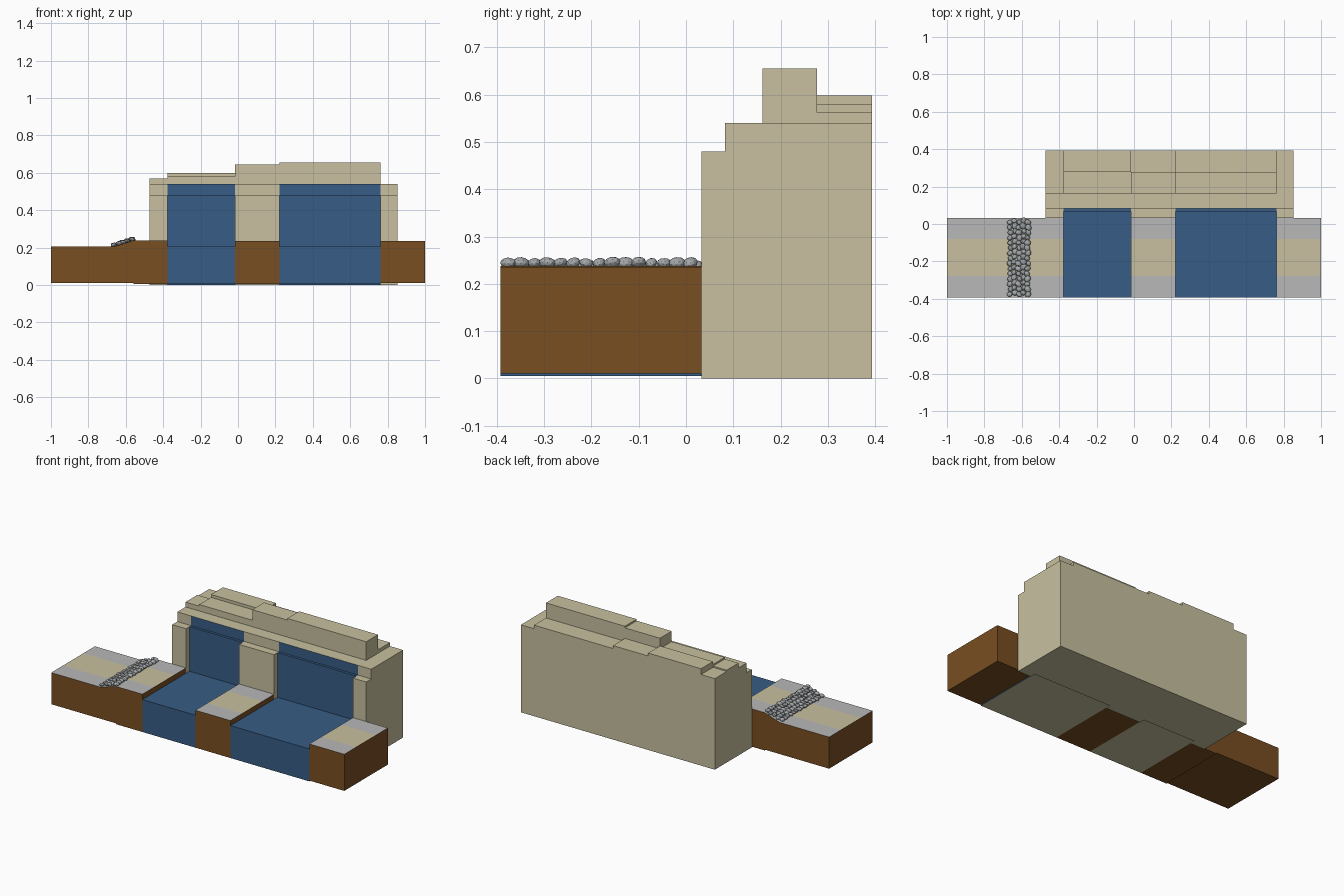
import bpy, bmesh, math, random
from mathutils import Matrix, Euler

if "Cube" in bpy.data.objects:
    bpy.data.objects.remove(bpy.data.objects["Cube"])

random.seed(4)


def mat(name, rgb):
    m = bpy.data.materials.new(name)
    m.diffuse_color = (*rgb, 1)
    m.use_nodes = True
    m.node_tree.nodes["Principled BSDF"].inputs["Base Color"].default_value = m.diffuse_color
    return m


SAND = mat("sandstone", (0.58, 0.53, 0.35))
DIRT = mat("brown dirt", (0.19, 0.077, 0.016))
WATER = mat("blue water", (0.038, 0.108, 0.235))
GREY = mat("grey paving", (0.48, 0.48, 0.48))
STONE = mat("grey stone", (0.37, 0.39, 0.40))


def finish(name, bm, mats):
    bmesh.ops.recalc_face_normals(bm, faces=bm.faces)
    me = bpy.data.meshes.new(name)
    bm.to_mesh(me)
    bm.free()
    for m in mats:
        me.materials.append(m)
    ob = bpy.data.objects.new(name, me)
    bpy.context.collection.objects.link(ob)
    return ob


def prism(bm, pts, axis, a, b):
    """Extrude a 2D profile: axis 'x' takes (y, z) points, axis 'y' takes (x, z)."""
    def put(p, t):
        return (t, p[0], p[1]) if axis == 'x' else (p[0], t, p[1])
    v0 = [bm.verts.new(put(p, a)) for p in pts]
    v1 = [bm.verts.new(put(p, b)) for p in pts]
    bm.faces.new(v0)
    bm.faces.new(v1[::-1])
    for i in range(len(pts)):
        j = (i + 1) % len(pts)
        bm.faces.new((v0[i], v1[i], v1[j], v0[j]))


FRONT, BANK, BACK = -0.392, 0.033, 0.393
BASE = 0.005

# Cliff: stepped cross-section per column (x0, x1, front row height, back row height, front y)
cols = [("left_cliff", -0.472, -0.378, 0.57, 0.562, BANK),
        ("first_fall_cliff", -0.378, -0.016, 0.58, 0.598, 0.066),
        ("middle_cliff", -0.016, 0.223, 0.645, 0.58, BANK),
        ("second_fall_cliff", 0.223, 0.762, 0.655, 0.562, 0.066),
        ("right_cliff", 0.762, 0.852, 0.54, 0.54, BANK)]
for name, x0, x1, hf, hb, yf in cols:
    bm = bmesh.new()
    pts = [(yf, 0), (yf, 0.48), (0.082, 0.48), (0.082, 0.54), (0.162, 0.54)]
    if hf > 0.54:
        pts += [(0.162, hf), (0.277, hf), (0.277, hb)]
    pts += [(BACK, hb), (BACK, 0)]
    prism(bm, pts, 'x', x0, x1)
    cliff = finish(name, bm, [SAND, WATER])
    # falling water covers the lower steps of the recessed columns
    if yf > BANK:
        for p in cliff.data.polygons:
            if p.center.y < 0.1 and abs(p.normal.x) < 0.5 and p.normal.z > -0.5:
                p.material_index = 1

# Water pools with a sandy underside
for name, x0, x1 in (("first_pool", -0.378, -0.016), ("second_pool", 0.223, 0.762)):
    bm = bmesh.new()
    prism(bm, [(FRONT, BASE), (FRONT, 0.205), (0.066, 0.205), (0.066, BASE)], 'x', x0, x1)
    pool = finish(name, bm, [WATER, SAND])
    for p in pool.data.polygons:
        if p.normal.z < -0.5:
            p.material_index = 1

# Dirt banks: side profile in x, top split into paving and sand stripes
banks = [("left_bank", [(-1, 0.01), (-1, 0.205), (-0.665, 0.205), (-0.56, 0.238),
                        (-0.378, 0.238), (-0.378, BASE), (-0.56, BASE), (-0.56, 0.01)]),
         ("middle_bank", [(-0.016, BASE), (-0.016, 0.236), (0.223, 0.236), (0.223, BASE)]),
         ("right_bank", [(0.762, 0.01), (0.762, 0.236), (1, 0.236), (1, 0.01)])]
for name, pts in banks:
    bm = bmesh.new()
    prism(bm, pts, 'y', FRONT, BANK)
    for y in (-0.278, -0.08):
        bmesh.ops.bisect_plane(bm, geom=bm.verts[:] + bm.edges[:] + bm.faces[:],
                               plane_co=(0, y, 0), plane_no=(0, 1, 0))
    bank = finish(name, bm, [DIRT, GREY, SAND])
    for p in bank.data.polygons:
        if p.normal.z > 0.5:
            p.material_index = 2 if -0.278 < p.center.y < -0.08 else 1

# Loose stones lining the ramp
bm = bmesh.new()
rows, per_row = 5, 15
for r in range(rows):
    x = -0.662 + r * 0.0235
    ground = 0.205 + max(0, min(1, (x + 0.665) / 0.105)) * 0.033
    for i in range(per_row):
        y = FRONT + 0.016 + (i + 0.3 * (r % 2)) * 0.0275
        s = random.uniform(0.85, 1.15)
        m = (Matrix.Translation((x + random.uniform(-.004, .004), y, ground + 0.009))
             @ Euler((random.uniform(-.4, .4), random.uniform(-.4, .1),
                      random.uniform(0, math.pi))).to_matrix().to_4x4()
             @ Matrix.Diagonal((0.017 * s, 0.0145 * s, 0.0105 * s, 1)))
        bmesh.ops.create_icosphere(bm, subdivisions=2, radius=1, matrix=m)
finish("ramp_stones", bm, [STONE])
